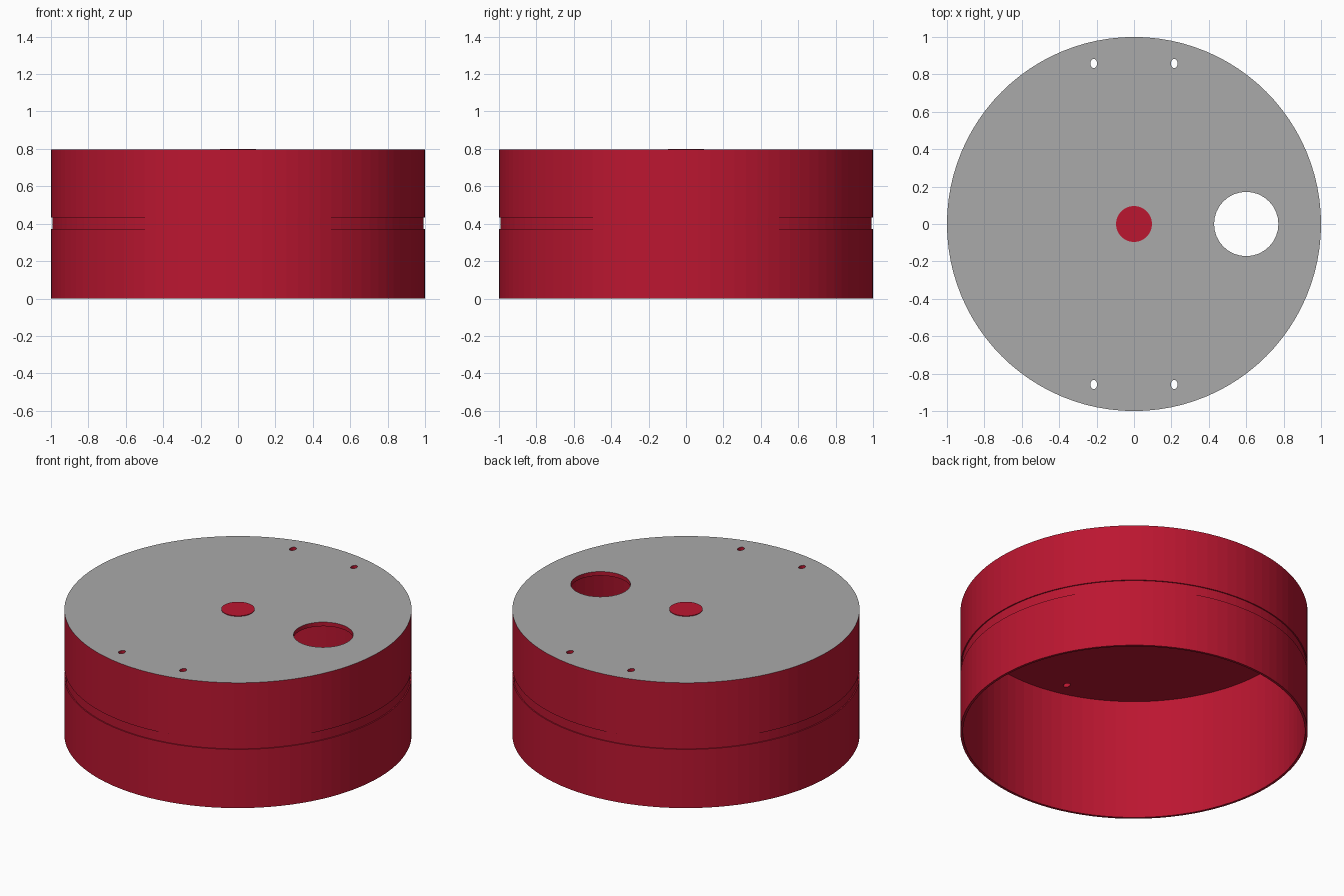
import bpy, bmesh, math

if "Cube" in bpy.data.objects:
    bpy.data.objects.remove(bpy.data.objects["Cube"])

def material(name, rgb):
    m = bpy.data.materials.new(name)
    m.diffuse_color = (*rgb, 1)
    m.use_nodes = True
    m.node_tree.nodes["Principled BSDF"].inputs["Base Color"].default_value = m.diffuse_color
    return m

red = material("red", (0.50, 0.008, 0.03))
grey = material("grey", (0.4, 0.4, 0.4))

def lathe(name, profile, segments):
    """Spin an (r, z) profile about z; points at r = 0 merge on the axis."""
    bm = bmesh.new()
    verts = [bm.verts.new((r, 0, z)) for r, z in profile]
    edges = [bm.edges.new(pair) for pair in zip(verts, verts[1:])]
    bmesh.ops.spin(bm, geom=verts + edges, cent=(0, 0, 0), axis=(0, 0, 1),
                   angle=math.tau, steps=segments, use_merge=True)
    bmesh.ops.remove_doubles(bm, verts=bm.verts, dist=1e-5)
    bmesh.ops.recalc_face_normals(bm, faces=bm.faces)
    mesh = bpy.data.meshes.new(name)
    bm.to_mesh(mesh)
    bm.free()
    ob = bpy.data.objects.new(name, mesh)
    bpy.context.collection.objects.link(ob)
    return ob

H = 0.796          # drum height
CEIL = 0.77        # underside of the top
INNER = 0.985      # inside radius
GROOVE = 0.993     # radius at the bottom of the groove

# Drum: open underneath, shallow groove round the middle, closed top
drum = lathe("drum", [(0, H), (1, H), (1, 0.433), (GROOVE, 0.433), (GROOVE, 0.373),
                      (1, 0.373), (1, 0), (INNER, 0), (INNER, CEIL), (0, CEIL)], 96)
drum.data.materials.append(red)
drum.data.materials.append(grey)
for p in drum.data.polygons:
    if p.center.z > H - 0.001:
        p.material_index = 1

# Holes through the top: one large, four small ovals
def cut_hole(name, x, y, rx, ry, sides):
    cutter = lathe(name, [(0, 0.7), (1, 0.7), (1, 0.9), (0, 0.9)], sides)
    cutter.location = (x, y, 0)
    cutter.scale = (rx, ry, 1)
    cutter.data.materials.append(red)
    cutter.hide_render = True
    cutter.hide_set(True)
    mod = drum.modifiers.new(name, 'BOOLEAN')
    mod.operation = 'DIFFERENCE'
    mod.solver = 'EXACT'
    mod.object = cutter

cut_hole("large_hole_cutter", 0.6, 0, 0.172, 0.172, 32)
for sx in (-1, 1):
    for sy in (-1, 1):
        cut_hole("small_hole_cutter", sx * 0.215, sy * 0.858, 0.018, 0.025, 16)

# Raised button in the centre of the top
button = lathe("centre_button", [(0, H - 0.01), (0.096, H - 0.01), (0.096, 0.8), (0, 0.8)], 48)
button.data.materials.append(red)
